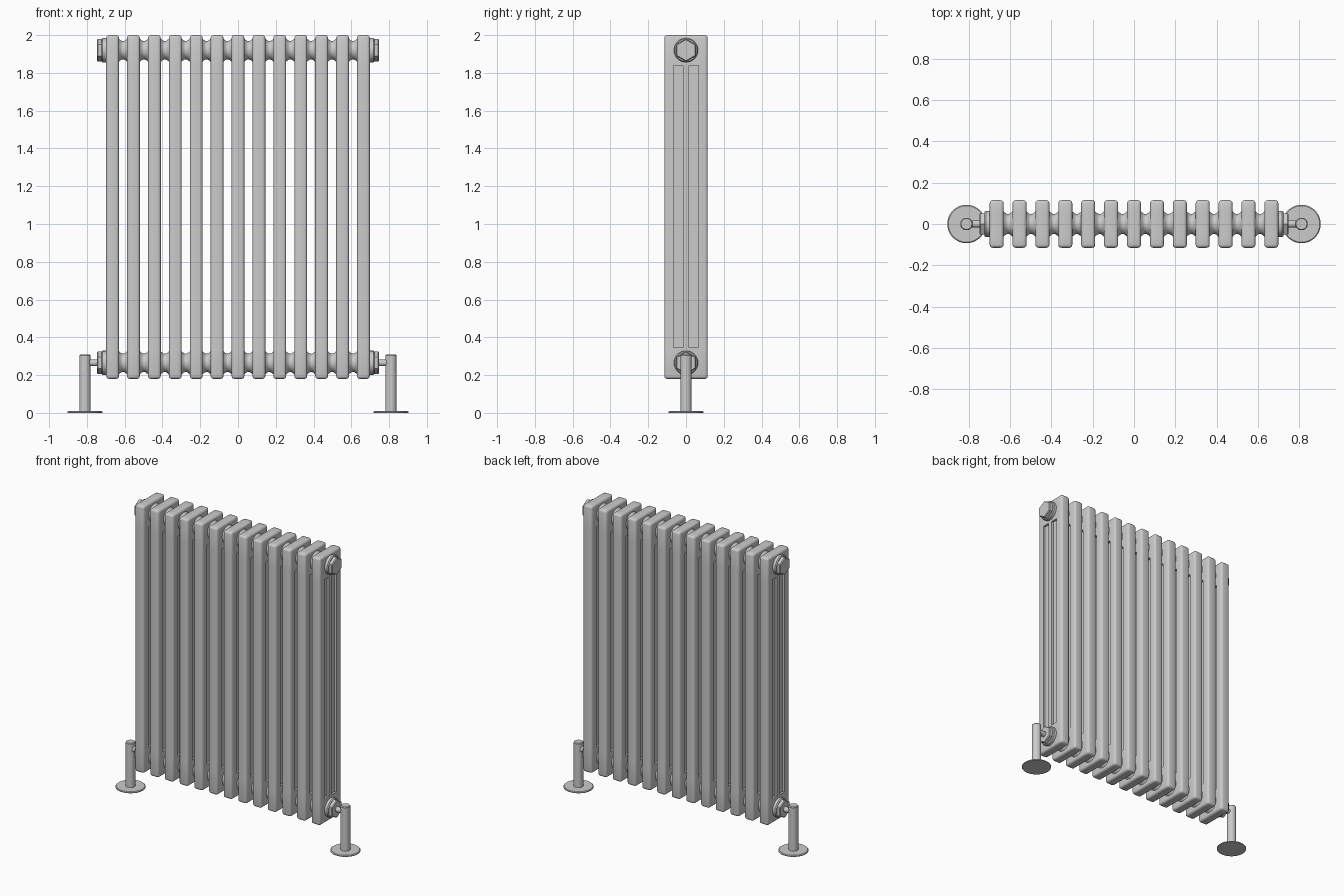
import bpy, bmesh, math
from mathutils import Vector, Matrix

if "Cube" in bpy.data.objects:
    bpy.data.objects.remove(bpy.data.objects["Cube"])

COUNT, PITCH = 13, 0.1107
HALF_W, HALF_D, Z0, Z1 = 0.034, 0.115, 0.18, 2.0
HEADERS = {"upper": 1.92, "lower": 0.265}


def make(name, mesh, loc=(0, 0, 0)):
    ob = bpy.data.objects.new(name, mesh)
    ob.location = loc
    bpy.context.collection.objects.link(ob)
    return ob


def to_mesh(bm, name, angle=35):
    bmesh.ops.recalc_face_normals(bm, faces=bm.faces)
    me = bpy.data.meshes.new(name)
    for f in bm.faces:
        f.smooth = True
    for e in bm.edges:
        e.smooth = e.calc_face_angle(0) < math.radians(angle)
    bm.to_mesh(me)
    bm.free()
    return me


def lathe(name, profile, n=32, axis="Z"):
    """Revolve (radius, height) pairs, with capped ends."""
    bm = bmesh.new()
    rings = [[bm.verts.new((r * math.cos(2 * math.pi * i / n),
                            r * math.sin(2 * math.pi * i / n), h)) for i in range(n)]
             for r, h in profile]
    for a, b in zip(rings, rings[1:]):
        for i in range(n):
            j = (i + 1) % n
            bm.faces.new((a[i], a[j], b[j], b[i]))
    bm.faces.new(rings[0])
    bm.faces.new(rings[-1])
    if axis == "X":
        bm.transform(Matrix.Rotation(math.pi / 2, 4, "Y"))
    return to_mesh(bm, name)


# radiator section: rounded slab with two recessed channels on each side
def section_mesh():
    bm = bmesh.new()
    bmesh.ops.create_cube(bm, size=1)
    bm.transform(Matrix.Translation((0, 0, (Z0 + Z1) / 2)) @
                 Matrix.Diagonal((2 * HALF_W, 2 * HALF_D, Z1 - Z0, 1)))
    bmesh.ops.bevel(bm, geom=bm.edges[:], offset=0.015, segments=3,
                    profile=0.5, affect="EDGES")
    cuts = [((0, y, 0), (0, 1, 0)) for y in (-0.065, -0.016, 0.016, 0.065)]
    cuts += [((0, 0, z), (0, 0, 1)) for z in (0.345, 1.84)]
    for co, no in cuts:
        bmesh.ops.bisect_plane(bm, geom=bm.verts[:] + bm.edges[:] + bm.faces[:],
                               plane_co=co, plane_no=no)
    panels = []
    for f in bm.faces:
        c = f.calc_center_median()
        if abs(f.normal.x) > 0.99 and 0.016 < abs(c.y) < 0.065 and 0.345 < c.z < 1.84:
            panels.append((f, -0.015 * math.copysign(1, c.x)))
    for f, dx in panels:
        new = bmesh.ops.extrude_discrete_faces(bm, faces=[f])["faces"]
        bmesh.ops.translate(bm, vec=Vector((dx, 0, 0)), verts=new[0].verts[:])
    return to_mesh(bm, "section")


section = section_mesh()
for i in range(COUNT):
    make(f"section_{i + 1}", section, ((i - (COUNT - 1) / 2) * PITCH, 0, 0))

# waisted header connectors between the sections
half = PITCH / 2 - HALF_W + 0.003
waist = [(0.064 - 0.016 * math.cos(math.pi / 2 * t / 4), half * t / 4) for t in range(-4, 5)]
connector = lathe("connector", waist, axis="X")
for label, z in HEADERS.items():
    for i in range(COUNT - 1):
        make(f"{label}_connector_{i + 1}", connector, ((i - (COUNT - 2) / 2) * PITCH, 0, z))

# end plugs: round collar and hexagonal nut
collar = lathe("collar", [(0.064, -0.004), (0.064, 0.018), (0.059, 0.024)], axis="X")
nut = lathe("nut", [(0.06, 0.02), (0.06, 0.044), (0.055, 0.049)], n=6, axis="X")
# floor valves: upright pipe, floor disc and side branch
pipe = lathe("pipe", [(0.03, 0.002), (0.03, 0.305), (0.026, 0.31)])
disc = lathe("disc", [(0.093, 0), (0.093, 0.005), (0.088, 0.009)], n=48)
branch = lathe("branch", [(0.018, 0.04), (0.018, 0.115)], n=24, axis="X")
END = (COUNT - 1) / 2 * PITCH + HALF_W

for side, s in (("left", -1), ("right", 1)):
    turn = 0 if s > 0 else math.pi
    for label, z in HEADERS.items():
        for part, me in (("collar", collar), ("nut", nut)):
            make(f"{side}_{label}_{part}", me, (s * END, 0, z)).rotation_euler.z = turn
    make(f"{side}_branch_pipe", branch, (s * END, 0, 0.265)).rotation_euler.z = turn
    make(f"{side}_upright_pipe", pipe, (s * 0.81, 0, 0))
    make(f"{side}_floor_disc", disc, (s * 0.81, 0, 0))
